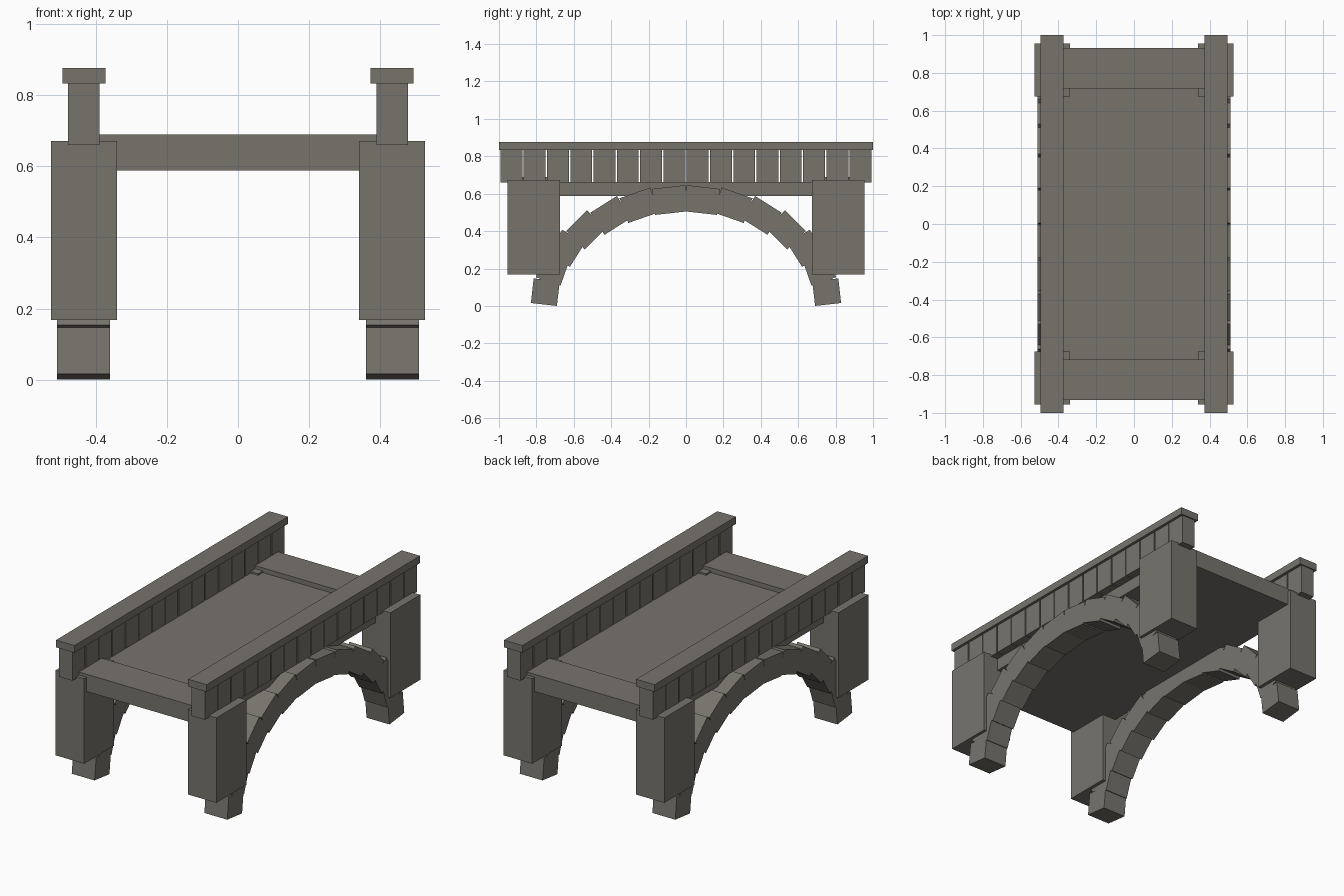
import bpy, math
from mathutils import Matrix, Vector

if "Cube" in bpy.data.objects:
    bpy.data.objects.remove(bpy.data.objects["Cube"])

stone = bpy.data.materials.new("grey_stone")
stone.diffuse_color = (0.185, 0.175, 0.152, 1)
stone.use_nodes = True
stone.node_tree.nodes["Principled BSDF"].inputs["Base Color"].default_value = stone.diffuse_color


def box(name, x, y, z, tilt=0.0):
    """Box from (min, max) ranges, optionally tilted about the x axis through its centre."""
    centre = Vector([sum(r) / 2 for r in (x, y, z)])
    size = [r[1] - r[0] for r in (x, y, z)]
    bpy.ops.mesh.primitive_cube_add(size=1)
    ob = bpy.context.object
    ob.name = name
    ob.data.transform(Matrix.Translation(centre) @ Matrix.Rotation(tilt, 4, 'X')
                      @ Matrix.Diagonal((*size, 1)))
    ob.data.materials.append(stone)
    return ob


def side_range(s, inner, outer):
    return tuple(sorted((s * inner, s * outer)))


# Road deck with slightly raised slabs at both ends
box("deck", (-0.43, 0.43), (-0.718, 0.718), (0.588, 0.662))
for e in (-1, 1):
    box("end_slab", (-0.43, 0.43), side_range(e, 0.718, 0.933), (0.588, 0.69))

# Elliptical arch ring values
N, A, B, Z0, THICK = 14, 0.757, 0.5585, 0.011, 0.14
STEP = math.pi / N

for s in (-1, 1):
    # Corner pillars
    for e in (-1, 1):
        box("pillar", side_range(s, 0.34, 0.527), side_range(e, 0.675, 0.955), (0.168, 0.672))

    # Arch stones, each turned by its parameter angle
    for i in range(N):
        t = (i + 0.5) * STEP - math.pi / 2
        cy, cz = A * math.sin(t), Z0 + B * math.cos(t)
        half = 0.525 * STEP * math.hypot(A * math.cos(t), B * math.sin(t))
        box("arch_stone", side_range(s, 0.36, 0.51), (cy - half, cy + half),
            (cz - THICK / 2, cz + THICK / 2), -t)

    # Parapet blocks with narrow joints
    for i in range(16):
        cy = (i - 7.5) * 0.1245
        box("parapet_block", side_range(s, 0.39, 0.478), (cy - 0.0585, cy + 0.0585), (0.661, 0.836))

    # Coping rail
    box("parapet_coping", side_range(s, 0.373, 0.494), (-1, 1), (0.834, 0.877))
